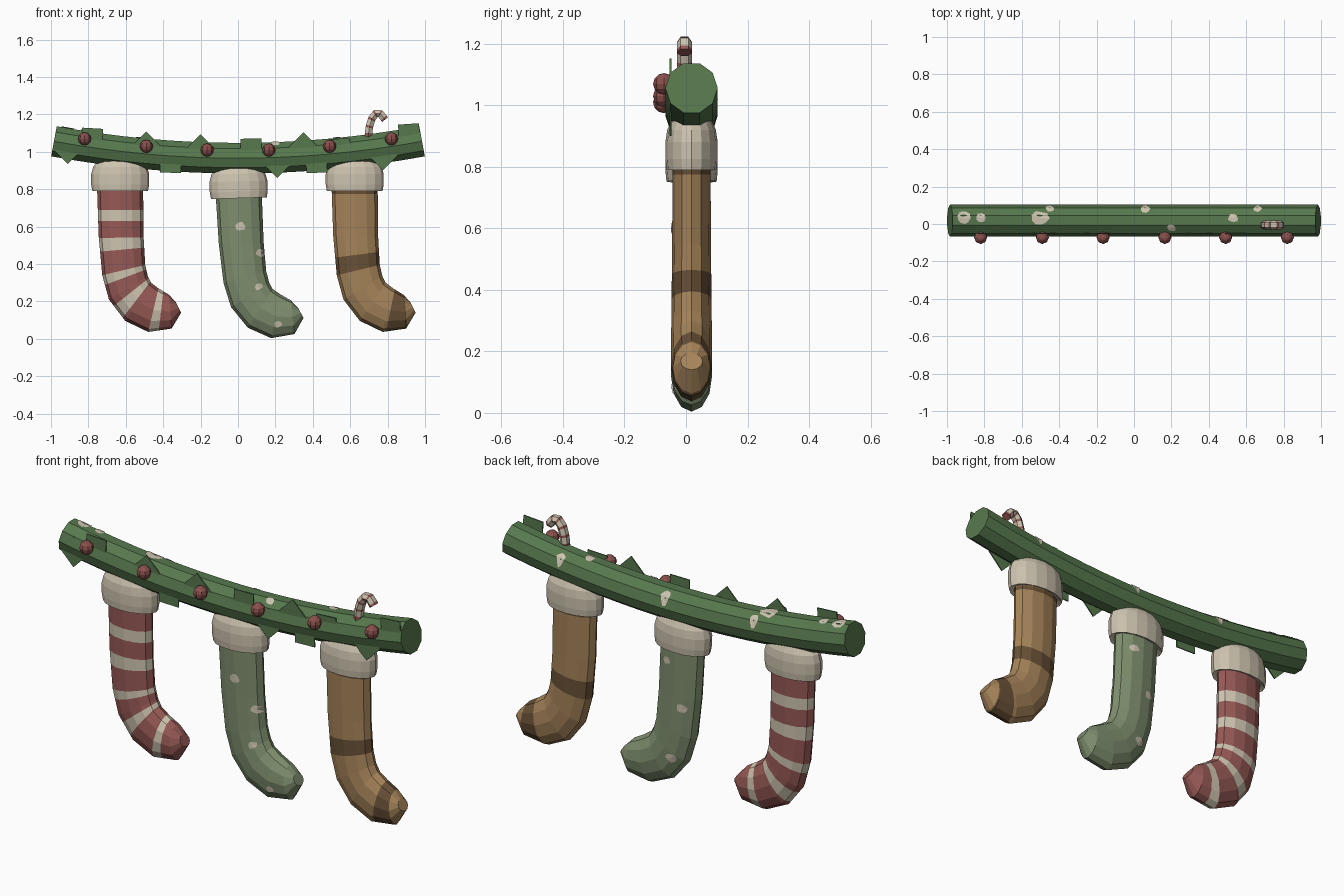
import bpy, bmesh, math, random
from mathutils import Vector, Matrix
from mathutils.bvhtree import BVHTree

random.seed(4)
cube = bpy.data.objects.get("Cube")
if cube:
    bpy.data.objects.remove(cube, do_unlink=True)


def material(name, *rgb):
    """Flat colour given as 0-255 display values."""
    lin = [((c / 255 + 0.055) / 1.055) ** 2.4 for c in rgb] + [1]
    m = bpy.data.materials.new(name)
    m.use_nodes = True
    m.diffuse_color = lin
    bsdf = m.node_tree.nodes["Principled BSDF"]
    bsdf.inputs["Base Color"].default_value = lin
    bsdf.inputs["Roughness"].default_value = 0.9
    return m


GREEN = material("garland green", 86, 120, 77)
CREAM = material("cream wool", 205, 195, 175)
RED = material("faded red", 150, 89, 85)
SAGE = material("sage green", 126, 142, 110)
BROWN = material("tan brown", 165, 131, 89)
DARK = material("dark brown", 104, 80, 54)
BERRY = material("berry red", 138, 80, 76)
MID_Y = 0.018


def finish(name, bm, mats):
    bmesh.ops.recalc_face_normals(bm, faces=bm.faces)
    me = bpy.data.meshes.new(name)
    bm.to_mesh(me)
    bm.free()
    for m in mats:
        me.materials.append(m)
    ob = bpy.data.objects.new(name, me)
    bpy.context.collection.objects.link(ob)
    return ob


def ring(c, u, v, n, phase=0.0):
    """Ellipse of n points around c with half axes u and v."""
    angles = [2 * math.pi * (k + phase) / n for k in range(n)]
    return [c + u * math.cos(a) + v * math.sin(a) for a in angles]


def loft(name, rings, mats, pick=lambda i: 0):
    """Skin capped rings; pick gives the material slot of each span."""
    bm = bmesh.new()
    vs = [[bm.verts.new(p) for p in r] for r in rings]
    n = len(rings[0])
    for i in range(len(vs) - 1):
        for k in range(n):
            j = (k + 1) % n
            f = bm.faces.new((vs[i][k], vs[i][j], vs[i + 1][j], vs[i + 1][k]))
            f.material_index = pick(i)
    bm.faces.new(vs[0]).material_index = pick(0)
    bm.faces.new(vs[-1]).material_index = pick(len(vs) - 2)
    return finish(name, bm, mats)


def patch(name, ob, origin, direction, size, mat):
    """Thin irregular blotch laid on the surface hit by a ray."""
    tree = BVHTree.FromPolygons([v.co for v in ob.data.vertices],
                                [p.vertices for p in ob.data.polygons])
    d = Vector(direction)
    side = Vector((1, 0, 0))
    up = d.cross(side)
    o = Vector(origin)
    spots = [o]
    for k in range(9):
        a = 2 * math.pi * k / 9
        r = size * random.uniform(0.75, 1.1)
        spots.append(o + side * math.cos(a) * r * 1.2 + up * math.sin(a) * r)
    hits = [tree.ray_cast(s, d) for s in spots]
    bm = bmesh.new()
    vs = [bm.verts.new(h[0] + h[1] * 0.004) if h[0] else None for h in hits]
    for k in range(9):
        tri = (vs[0], vs[1 + k], vs[1 + (k + 1) % 9])
        if all(tri):
            bm.faces.new(tri)
    return finish(name, bm, [mat])


# Garland: sagging ten-sided bough
def sag(x):
    return 0.966 + 0.093 * x * x


rings = []
for i in range(17):
    x = -0.984 + 1.968 * i / 16
    up = Vector((-0.186 * x, 0, 1)).normalized()
    rings.append(ring(Vector((x, MID_Y, sag(x))), Vector((0, 0.085, 0)), up * 0.086, 10))
garland = loft("garland", rings, [GREEN])
for x, y, s in [(-0.91, 0.03, 0.035), (-0.82, 0.03, 0.025), (-0.5, 0.03, 0.04),
                (-0.45, 0.08, 0.02), (0.06, 0.08, 0.022), (0.53, 0.03, 0.025),
                (0.66, 0.08, 0.02), (0.2, -0.02, 0.02)]:
    patch("garland_patch", garland, (x, y, 2), (0, 0, -1), s, CREAM)


# Leaves: thin square sprigs, upright or standing on a corner
def leaf(x, z, corner):
    bm = bmesh.new()
    bmesh.ops.create_cube(bm, size=1)
    tilt = math.pi / 4 if corner else -0.186 * x * 0.4
    bm.transform(Matrix.Translation((x, -0.05, z)) @ Matrix.Rotation(tilt, 4, 'Y')
                 @ Matrix.Diagonal((0.112, 0.006, 0.112, 1)))
    finish("leaf", bm, [GREEN])


for x, z in [(-0.78, 1.07), (0.07, 1.014), (0.545, 1.014), (0.915, 1.093),
             (-0.36, 0.944), (0.42, 0.944)]:
    leaf(x, z, False)
for x, z in [(-0.49, 1.03), (-0.2, 1.015), (0.35, 1.025),
             (-0.91, 1.015), (0.21, 0.94), (0.775, 0.98)]:
    leaf(x, z, True)

# Berries along the front
for side in (-1, 1):
    for x in (0.165, 0.49, 0.82):
        bm = bmesh.new()
        bmesh.ops.create_uvsphere(bm, u_segments=8, v_segments=6, radius=0.035)
        bm.transform(Matrix.Translation((side * x, -0.072, sag(x) + 0.041)))
        finish("berry", bm, [BERRY])

# Stocking outline: heel-side and instep-side points, relative to the leg top
OUTER = [(-0.123, 0.06), (-0.123, 0), (-0.115, -0.24), (-0.096, -0.45), (-0.06, -0.58),
         (0.027, -0.694), (0.15, -0.753), (0.275, -0.735), (0.326, -0.65)]
INNER = [(0.123, 0.06), (0.123, 0), (0.125, -0.24), (0.134, -0.395), (0.148, -0.455),
         (0.165, -0.49), (0.205, -0.52), (0.262, -0.555), (0.298, -0.595)]
DEPTH = [0.062, 0.062, 0.063, 0.065, 0.066, 0.067, 0.067, 0.062, 0.036]


def stocking(name, x, z, lean, mats, cuts):
    """cuts: positions along the leg where the two colours swap."""
    place = Matrix.Translation((x, MID_Y, z)) @ Matrix.Rotation(-lean, 4, 'Y')
    ts = sorted(set(range(len(OUTER))) | set(cuts))

    def section(t):
        i = min(int(t), len(OUTER) - 2)
        f = t - i
        p, q = (Vector((s[i][0], 0, s[i][1])).lerp(Vector((s[i + 1][0], 0, s[i + 1][1])), f)
                for s in (OUTER, INNER))
        v = Vector((0, DEPTH[i] * (1 - f) + DEPTH[i + 1] * f, 0))
        return [place @ c for c in ring((p + q) / 2, (q - p) / 2, v, 12)]

    def pick(i):
        mid = (ts[i] + ts[i + 1]) / 2
        return sum(c < mid for c in cuts) % 2

    leg = loft(name + "_stocking", [section(t) for t in ts], mats, pick)
    # Domed cuff with a tucked-in lower rim
    profile = [(0.8, 0.01), (0.96, 0), (1, 0.035), (1, 0.09), (0.93, 0.13),
               (0.78, 0.158), (0.5, 0.174), (0.2, 0.18)]
    cuff = [[place @ p for p in ring(Vector((0, 0, h)), Vector((0.155 * r, 0, 0)),
                                     Vector((0, 0.085 * r, 0)), 16)] for r, h in profile]
    loft(name + "_cuff", cuff, [CREAM])
    return leg


stocking("striped", -0.63, 0.79, 0, [RED, CREAM],
         [1.425, 1.67, 2.05, 2.4, 3.0, 3.4, 4.3, 4.85, 6.0, 6.45])
plain = stocking("spotted", 0.005, 0.752, 0.03, [SAGE], [])
stocking("banded", 0.624, 0.79, 0, [BROWN, DARK], [0.9, 1.06, 2.55, 3.0, 6.15, 7.1])

# Spots on the sage stocking, front then back
for x, z, s in [(0.016, 0.6, 0.024), (0.12, 0.46, 0.022), (0.11, 0.28, 0.02), (0.215, 0.08, 0.02)]:
    patch("front_spot", plain, (x, -1, z), (0, 1, 0), s, CREAM)
for x, z, s in [(0.06, 0.69, 0.022), (-0.03, 0.46, 0.024), (0.03, 0.19, 0.026)]:
    patch("back_spot", plain, (x, 1, z), (0, -1, 0), s, CREAM)

# Candy cane: hooked six-sided tube with narrow bands
path = [Vector((x, -0.005, z)) for x, z in
        [(0.695, 1.02), (0.698, 1.1), (0.704, 1.14), (0.717, 1.18),
         (0.738, 1.205), (0.762, 1.203), (0.786, 1.172)]]
rings, bands = [], []
for i in range(len(path) - 1):
    for f, band in ((0, 0), (0.72, 1)):
        t = (path[min(i + 1, len(path) - 1)] - path[max(i - 1, 0)]).normalized()
        t = t.lerp((path[min(i + 2, len(path) - 1)] - path[i]).normalized(), f)
        u = t.cross(Vector((0, 1, 0))).normalized()
        rings.append(ring(path[i].lerp(path[i + 1], f), u * 0.023, Vector((0, 0.025, 0)), 6, 0.5))
        bands.append(band)
t = (path[-1] - path[-2]).normalized()
rings.append(ring(path[-1], t.cross(Vector((0, 1, 0))) * 0.022, Vector((0, 0.025, 0)), 6, 0.5))
loft("candy_cane", rings, [CREAM, RED], lambda i: bands[i])
